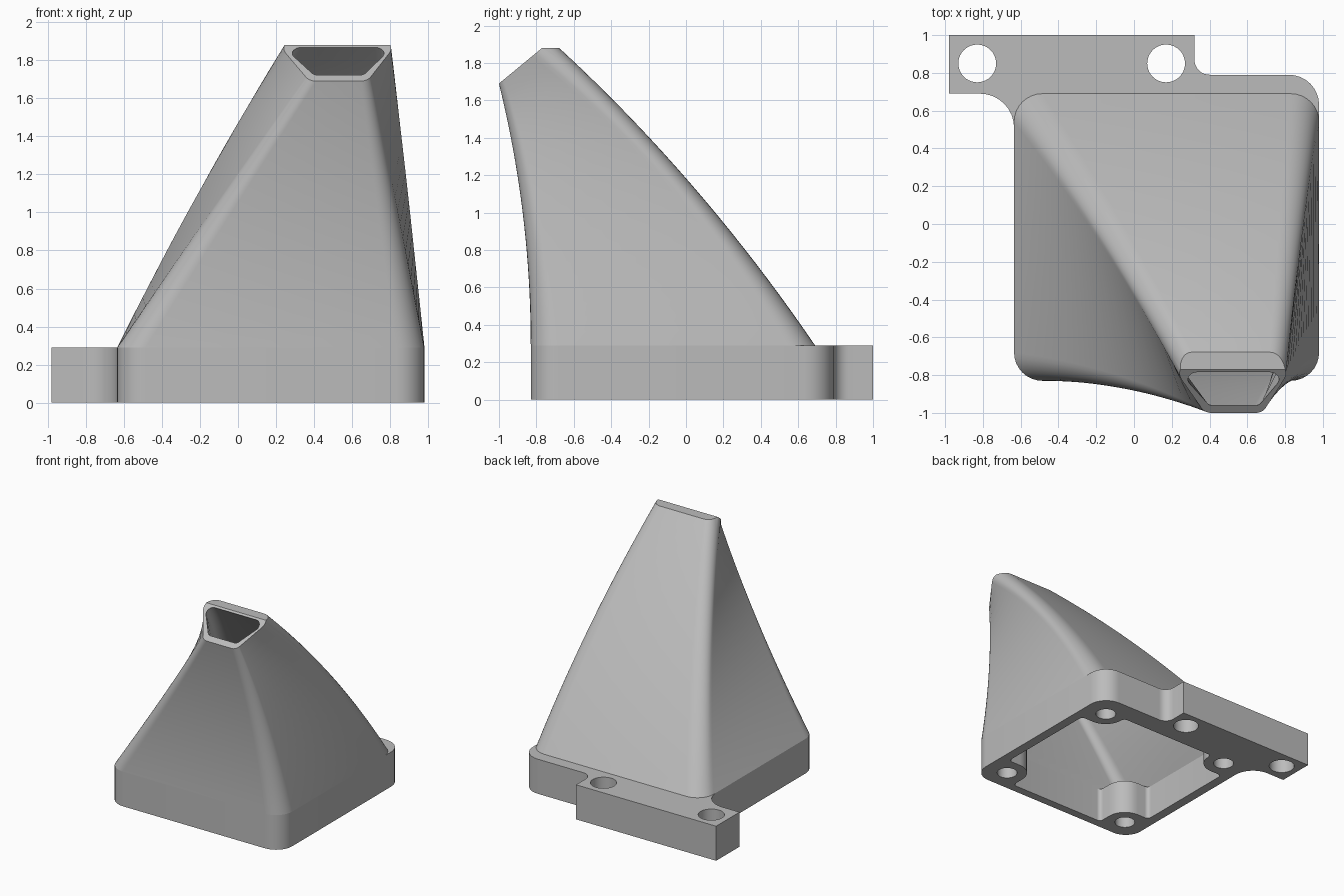
import bpy
import bmesh
import math
from mathutils import Vector

cube = bpy.data.objects.get("Cube")
if cube:
    bpy.data.objects.remove(cube, do_unlink=True)

BASE_TOP = 0.29
CORNER_STEPS = 8
ROWS = 20

grey = bpy.data.materials.new("light grey plastic")
grey.use_nodes = True
grey.diffuse_color = (0.5, 0.5, 0.5, 1)
grey.node_tree.nodes["Principled BSDF"].inputs["Base Color"].default_value = grey.diffuse_color


def rounded(corners):
    """Round each (x, y, radius) corner of a closed outline."""
    pts = []
    for i, (x, y, r) in enumerate(corners):
        c = Vector((x, y))
        if r == 0:
            pts.append(c)
            continue
        a = (Vector(corners[i - 1][:2]) - c).normalized()
        b = (Vector(corners[(i + 1) % len(corners)][:2]) - c).normalized()
        half = a.angle(b) / 2
        centre = c + (a + b).normalized() * (r / math.sin(half))
        start = c + a * (r / math.tan(half)) - centre
        end = c + b * (r / math.tan(half)) - centre
        sweep = math.pi - 2 * half
        for k in range(CORNER_STEPS + 1):
            t = k / CORNER_STEPS
            pts.append(centre + (start * math.sin((1 - t) * sweep)
                                 + end * math.sin(t * sweep)) / math.sin(sweep))
    return pts


def circle(x, y, r, n=40):
    return [Vector((x + r * math.cos(math.tau * k / n), y + r * math.sin(math.tau * k / n)))
            for k in range(n)]


def finish(obj):
    obj.data.materials.clear()
    obj.data.materials.append(grey)
    bpy.ops.object.select_all(action="DESELECT")
    obj.select_set(True)
    bpy.context.view_layer.objects.active = obj
    bpy.ops.object.shade_smooth_by_angle(angle=math.radians(30))


# Mounting plate: outline, cavity with corner bosses, and screw holes
outline = rounded([
    (-0.635, -0.83, 0.15), (0.98, -0.83, 0.15), (0.98, 0.79, 0.16), (0.32, 0.79, 0.08),
    (0.32, 1, 0), (-0.98, 1, 0), (-0.98, 0.69, 0), (-0.635, 0.69, 0.18)])

left, right, front, back = 0.90, -0.555, -0.76, 0.62
hole_x, hole_y = (-0.445, 0.785), (-0.645, 0.585)
boss, fillet = 0.16, 0.034
bx0, bx1 = hole_x[0] + boss, hole_x[1] - boss
by0, by1 = hole_y[0] + boss, hole_y[1] - boss
cavity = rounded([
    (bx0, front, fillet), (bx1, front, fillet), (bx1, by0, boss), (left, by0, fillet),
    (left, by1, fillet), (bx1, by1, boss), (bx1, back, fillet), (bx0, back, fillet),
    (bx0, by1, boss), (right, by1, fillet), (right, by0, fillet), (bx0, by0, boss)])

loops = [outline, cavity, circle(-0.83, 0.85, 0.1), circle(0.17, 0.85, 0.1)]
loops += [circle(x, y, 0.08) for x in hole_x for y in hole_y]

curve = bpy.data.curves.new("mounting_plate_outline", "CURVE")
curve.dimensions = "2D"
curve.fill_mode = "BOTH"
curve.extrude = BASE_TOP / 2
for loop in loops:
    spline = curve.splines.new("POLY")
    spline.points.add(len(loop) - 1)
    for point, p in zip(spline.points, loop):
        point.co = (p.x, p.y, 0, 1)
    spline.use_cyclic_u = True
plate = bpy.data.objects.new("mounting_plate", curve)
bpy.context.collection.objects.link(plate)
bpy.ops.object.select_all(action="DESELECT")
plate.select_set(True)
bpy.context.view_layer.objects.active = plate
bpy.ops.object.convert(target="MESH")
plate = bpy.context.view_layer.objects.active
bm = bmesh.new()
bm.from_mesh(plate.data)
bmesh.ops.remove_doubles(bm, verts=bm.verts, dist=0.0001)
bmesh.ops.translate(bm, verts=bm.verts, vec=(0, 0, BASE_TOP / 2))
bmesh.ops.recalc_face_normals(bm, faces=bm.faces)
bm.to_mesh(plate.data)
bm.free()
finish(plate)


# Duct: outer and inner skins swept from the plate to the tilted mouth
def skin(bm, base, mouth):
    rings = []
    for row in range(ROWS + 1):
        t = row / ROWS
        ring = []
        for b, m in zip(base, mouth):
            s = (b.y + 0.83) / 1.52
            p0 = Vector((b.x, b.y, BASE_TOP))
            p2 = Vector((m.x, -1 + 0.77 * m.y, 1.69 + 0.635 * m.y))
            p1 = Vector(((b.x + m.x) / 2, -0.83 + 0.90 * s, 1.0 + 0.2 * s))
            ring.append(bm.verts.new(p0 * (1 - t) ** 2 + p1 * 2 * t * (1 - t) + p2 * t * t))
        rings.append(ring)
    for a, b in zip(rings, rings[1:]):
        join(bm, a, b)
    return rings[0], rings[-1]


def join(bm, a, b):
    for i in range(len(a)):
        bm.faces.new((a[i - 1], a[i], b[i], b[i - 1]))


bm = bmesh.new()
outer_base = rounded([(-0.635, -0.83, 0.15), (0.98, -0.83, 0.15),
                      (0.98, 0.69, 0.15), (-0.635, 0.69, 0.15)])
outer_mouth = rounded([(0.375, 0, 0.06), (0.68, 0, 0.06), (0.86, 0.362, 0.09), (0.18, 0.362, 0.09)])
inner_base = rounded([(right, front, 0.1), (left, front, 0.1), (left, back, 0.1), (right, back, 0.1)])
inner_mouth = rounded([(0.40, 0.05, 0.04), (0.66, 0.05, 0.04), (0.81, 0.28, 0.05), (0.24, 0.28, 0.05)])
outer_start, outer_end = skin(bm, outer_base, outer_mouth)
inner_start, inner_end = skin(bm, inner_base, inner_mouth)
join(bm, outer_start, inner_start)
join(bm, outer_end, inner_end)
bmesh.ops.recalc_face_normals(bm, faces=bm.faces)

# Flat trim along the top lip
cut = bmesh.ops.bisect_plane(bm, geom=bm.verts[:] + bm.edges[:] + bm.faces[:],
                             plane_co=(0, 0, 1.88), plane_no=(0, 0, 1), clear_outer=True)
rim = [e for e in cut["geom_cut"] if isinstance(e, bmesh.types.BMEdge)]
bmesh.ops.holes_fill(bm, edges=rim, sides=0)
bmesh.ops.recalc_face_normals(bm, faces=bm.faces)

mesh = bpy.data.meshes.new("duct")
bm.to_mesh(mesh)
bm.free()
duct = bpy.data.objects.new("duct", mesh)
bpy.context.collection.objects.link(duct)
finish(duct)
